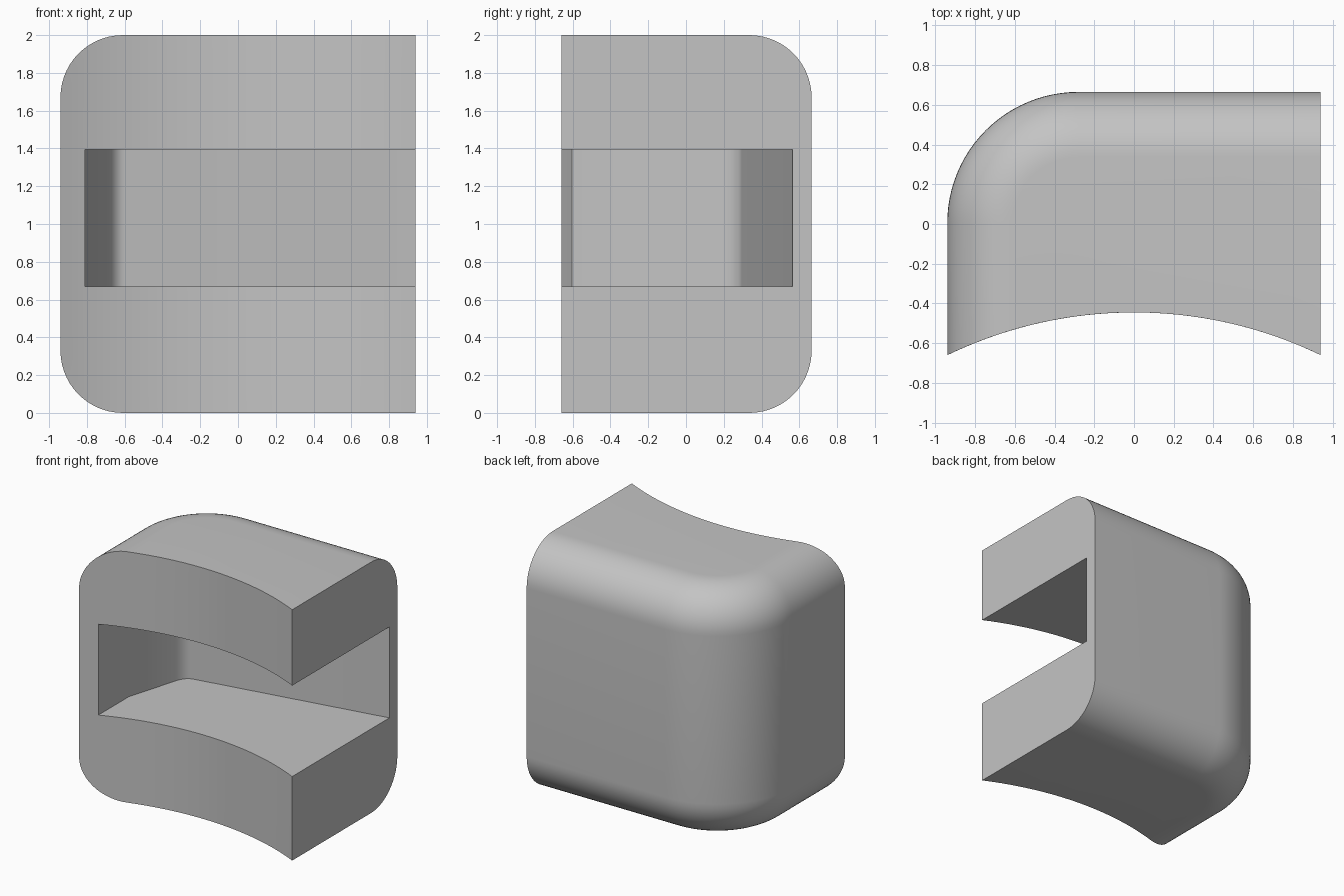
import bpy, bmesh
from math import sin, cos, pi, sqrt, radians
from mathutils import Vector

cube = bpy.data.objects.get("Cube")
if cube:
    bpy.data.objects.remove(cube, do_unlink=True)

W, BACK, H = 0.94, 0.665, 2.0      # half width, back plane, height
CORNER, EDGE = 0.66, 0.33          # plan corner radius, edge rounding
FRONT_R = 2.16                     # radius of the hollow front


def front_y(x):
    return -0.445 - FRONT_R + sqrt(FRONT_R ** 2 - x * x)


def outline(inset):
    """Plan outline with the left and back sides moved inwards."""
    left, r = -W + inset, CORNER - inset
    pts = []
    for i in range(25):
        a = pi - pi / 2 * i / 24
        pts.append((-W + CORNER + r * cos(a), BACK - CORNER + r * sin(a)))
    pts.append((W, BACK - inset))
    for i in range(33):
        x = W + (left - W) * i / 32
        pts.append((x, front_y(x)))
    return pts


def loft(name, layers):
    """Join equal outlines stacked by height, and cap both ends."""
    bm = bmesh.new()
    rings = [[bm.verts.new((x, y, z)) for x, y in pts] for z, pts in layers]
    for a, b in zip(rings, rings[1:]):
        for i in range(len(a)):
            j = (i + 1) % len(a)
            bm.faces.new((a[i], a[j], b[j], b[i]))
    bm.faces.new(rings[0])
    bm.faces.new(rings[-1])
    bmesh.ops.recalc_face_normals(bm, faces=bm.faces)
    mesh = bpy.data.meshes.new(name)
    bm.to_mesh(mesh)
    bm.free()
    obj = bpy.data.objects.new(name, mesh)
    bpy.context.collection.objects.link(obj)
    return obj


# Rounded block: quarter-round edges at the bottom and top
steps = [pi / 2 * i / 14 for i in range(15)]
lower = [(EDGE * (1 - cos(a)), EDGE * (1 - sin(a))) for a in steps]
upper = [(H - z, d) for z, d in reversed(lower)]
body = loft("slotted_block", [(z, outline(d)) for z, d in lower + upper])

# Slot: open to the front and the right, with a rounded inner corner
start, bend, end = Vector((-0.69, 0.19)), Vector((-0.665, 0.283)), Vector((-0.6, 0.295))
fillet = [tuple(start * (1 - t) ** 2 + bend * 2 * t * (1 - t) + end * t * t)
          for t in [i / 10 for i in range(11)]]
slot = [(-0.81, -1), (-0.81, -0.22)] + fillet + [(W, 0.565), (1.1, 0.593), (1.1, -1)]
cutter = loft("slot_cutter", [(0.67, slot), (1.395, slot)])
cutter.hide_render = True

mod = body.modifiers.new("slot", "BOOLEAN")
mod.operation = "DIFFERENCE"
mod.solver = "EXACT"
mod.object = cutter
for o in bpy.context.selected_objects:
    o.select_set(False)
bpy.context.view_layer.objects.active = body
body.select_set(True)
bpy.ops.object.modifier_apply(modifier=mod.name)
bpy.data.objects.remove(cutter, do_unlink=True)

# Plain grey finish
colour = (0.55, 0.55, 0.55, 1)
grey = bpy.data.materials.new("light_grey")
grey.use_nodes = True
grey.diffuse_color = colour
grey.node_tree.nodes["Principled BSDF"].inputs["Base Color"].default_value = colour
body.data.materials.clear()
body.data.materials.append(grey)
bpy.ops.object.shade_smooth_by_angle(angle=radians(30))
